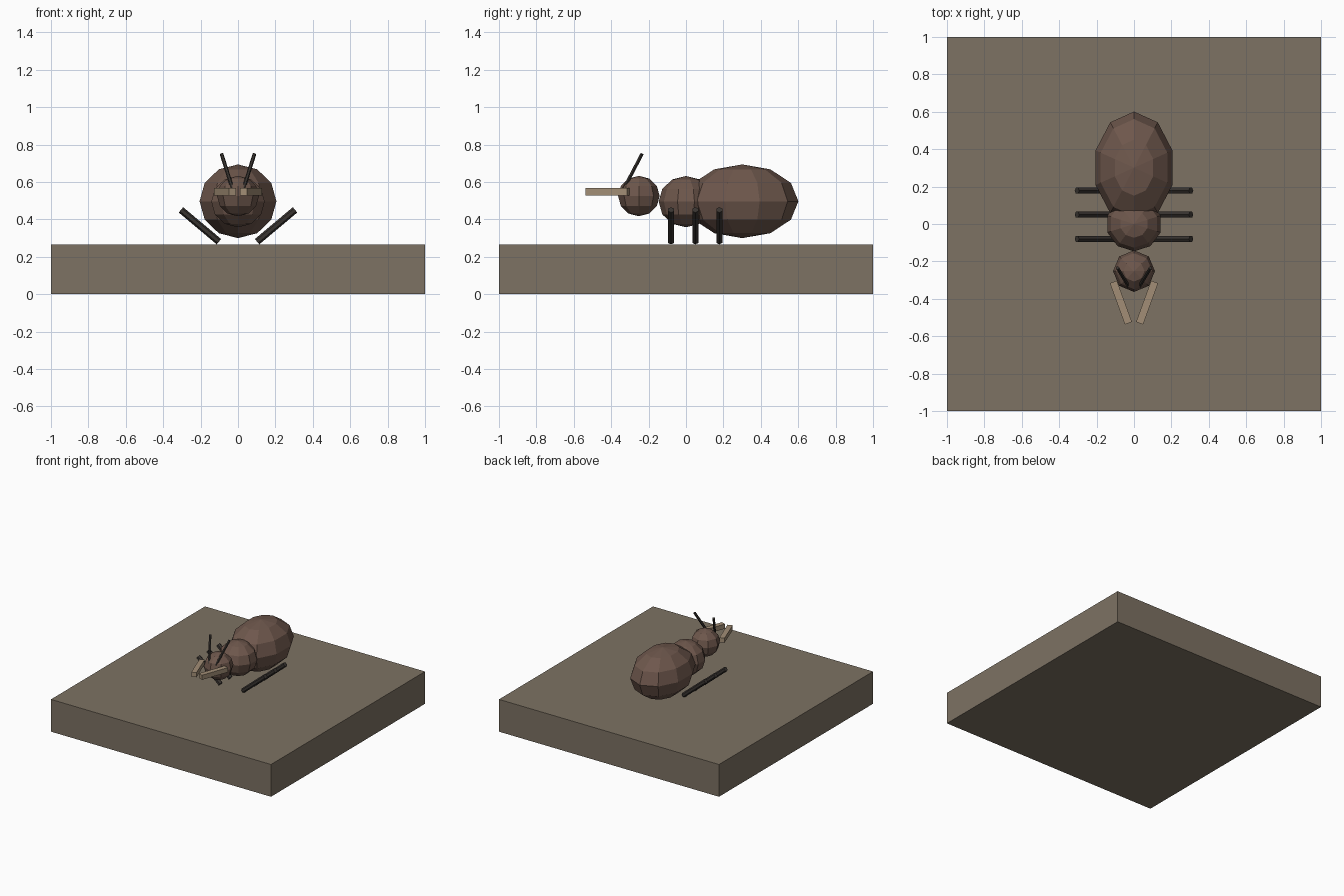
import bpy
import math
from mathutils import Vector

if "Cube" in bpy.data.objects:
    bpy.data.objects.remove(bpy.data.objects["Cube"])


def material(name, rgb):
    m = bpy.data.materials.new(name)
    m.diffuse_color = (*rgb, 1)
    m.use_nodes = True
    m.node_tree.nodes["Principled BSDF"].inputs["Base Color"].default_value = m.diffuse_color
    return m


STONE = material("stone", (0.205, 0.168, 0.125))
BROWN = material("brown", (0.155, 0.095, 0.072))
DARK = material("dark", (0.04, 0.034, 0.03))
TAN = material("tan", (0.36, 0.27, 0.18))


def finish(name, mat):
    ob = bpy.context.object
    ob.name = name
    ob.data.materials.append(mat)
    return ob


def ball(name, loc, radii, segments):
    bpy.ops.mesh.primitive_uv_sphere_add(segments=segments, ring_count=6, radius=1, location=loc)
    finish(name, BROWN).scale = radii


def box(name, loc, size, mat, turn=0):
    bpy.ops.mesh.primitive_cube_add(size=1, location=loc, rotation=(0, 0, turn))
    finish(name, mat).scale = size


def rod(name, a, b, radius, sides=6):
    a, b = Vector(a), Vector(b)
    d = b - a
    bpy.ops.mesh.primitive_cylinder_add(vertices=sides, radius=radius, depth=d.length,
                                        location=(a + b) / 2)
    ob = finish(name, DARK)
    ob.rotation_euler = d.to_track_quat('Z', 'Y').to_euler()


# Ground slab
box("base_slab", (0, 0, 0.1325), (2, 2, 0.265), STONE)

# Body segments
ball("abdomen", (0, 0.301, 0.497), (0.216, 0.3, 0.197), 10)
ball("thorax", (0, 0, 0.495), (0.15, 0.146, 0.137), 10)
ball("head", (0, -0.252, 0.525), (0.112, 0.111, 0.108), 8)

for side, s in (("left", -1), ("right", 1)):
    # Three splayed legs per side
    for i, y in enumerate((-0.08, 0.05, 0.178)):
        rod(f"{side}_leg_{i + 1}", (s * 0.102, y, 0.281), (s * 0.305, y, 0.451), 0.0185)
    # Antenna
    rod(f"{side}_antenna", (s * 0.03, -0.332, 0.565), (s * 0.088, -0.235, 0.75), 0.01)
    # Mandible, angled toward the front centre
    box(f"{side}_mandible", (s * 0.07, -0.42, 0.548), (0.04, 0.235, 0.038), TAN,
        -s * math.radians(20))
